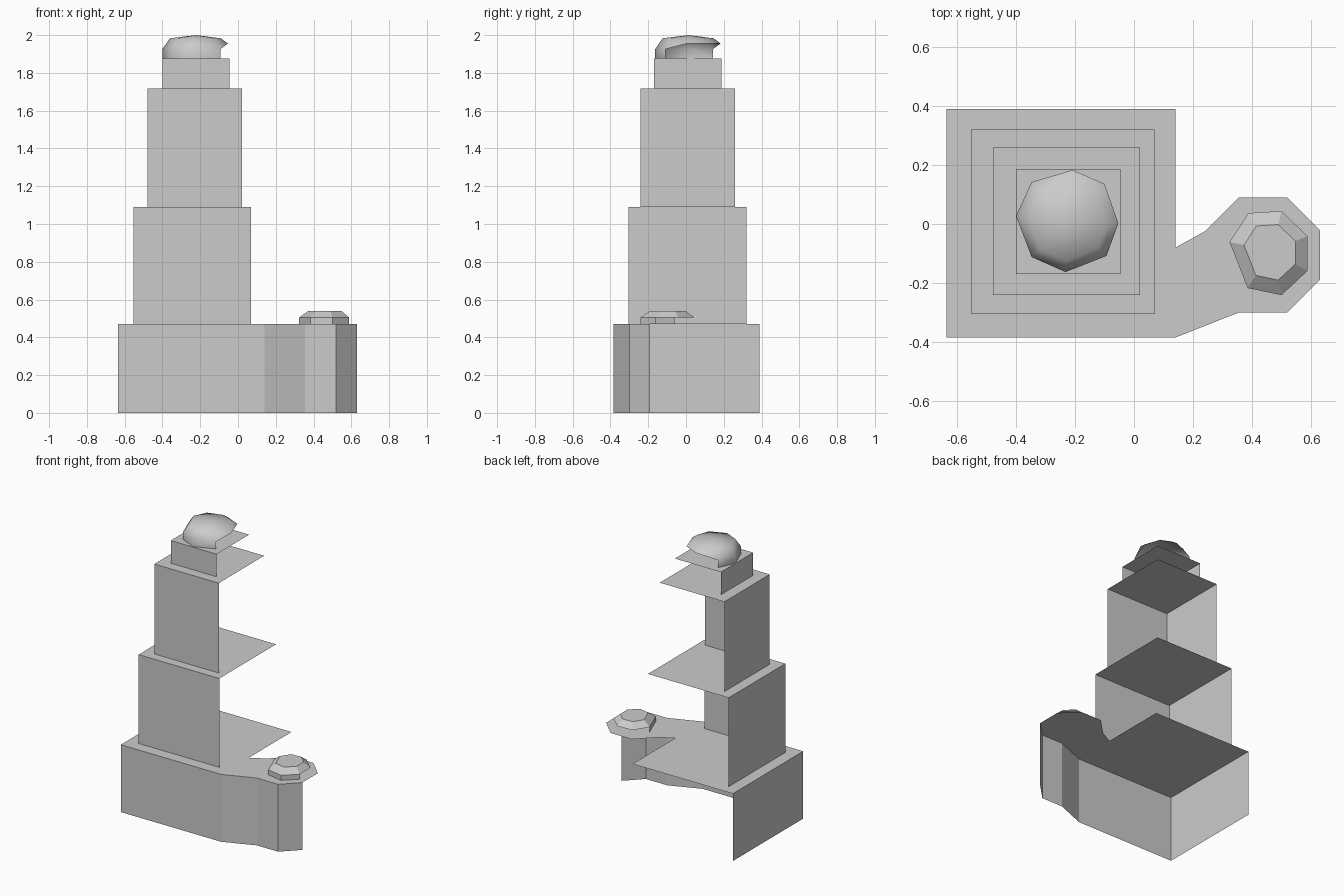
import bpy
import bmesh
import math

if "Cube" in bpy.data.objects:
    bpy.data.objects.remove(bpy.data.objects["Cube"])


def finish(name, bm):
    mesh = bpy.data.meshes.new(name)
    bm.to_mesh(mesh)
    bm.free()
    obj = bpy.data.objects.new(name, mesh)
    bpy.context.collection.objects.link(obj)
    return obj


def add_walls(bm, ring, z, count):
    """Drop walls from the first `count` edges of a ring (the rest stays open)."""
    low = [bm.verts.new((v.co.x, v.co.y, z)) for v in ring[:count + 1]]
    for i in range(count):
        bm.faces.new((low[i], low[i + 1], ring[i + 1], ring[i]))


def open_block(name, outline, z0, z1, walls):
    """Roof plate with walls along the left and front sides only."""
    bm = bmesh.new()
    top = [bm.verts.new((x, y, z1)) for x, y in outline]
    bm.faces.new(top)
    add_walls(bm, top, z0, walls)
    return finish(name, bm)


def cap(name, rim, z0, z_wall, z_free, z_inner, scale, walls, apex=None):
    """Faceted dome with a partial skirt; flat on top unless an apex is given."""
    bm = bmesh.new()
    n = len(rim)
    cx = sum(p[0] for p in rim) / n
    cy = sum(p[1] for p in rim) / n
    outer = [bm.verts.new((x, y, z_wall if i <= walls else z_free))
             for i, (x, y) in enumerate(rim)]
    inner = [bm.verts.new((cx + (x - cx) * scale, cy + (y - cy) * scale, z_inner))
             for x, y in rim]
    add_walls(bm, outer, z0, walls)
    tip = bm.verts.new((cx, cy, apex)) if apex else None
    for i in range(n):
        j = (i + 1) % n
        bm.faces.new((outer[i], outer[j], inner[j], inner[i]))
        if tip:
            bm.faces.new((inner[i], inner[j], tip))
    if not tip:
        bm.faces.new(inner)
    return finish(name, bm)


# Base: square podium joined to a small round annex
open_block("base", [(-.635, .39), (-.635, -.385), (.14, -.385), (.355, -.3),
                    (.52, -.3), (.63, -.19), (.63, -.02), (.52, .09),
                    (.355, .09), (.24, -.025), (.14, -.08), (.14, .39)],
           0, .47, 5)

# Stepped tower tiers: x0, x1, y0, y1, z0, z1
tiers = {
    "lower_tier": (-.553, .07, -.305, .32, .47, 1.09),
    "middle_tier": (-.478, .02, -.24, .26, 1.09, 1.717),
    "upper_tier": (-.4, -.045, -.17, .187, 1.717, 1.875),
}
for name, (x0, x1, y0, y1, z0, z1) in tiers.items():
    open_block(name, [(x0, y1), (x0, y0), (x1, y0), (x1, y1)], z0, z1, 2)

# Tower dome, smooth
dome = cap("tower_dome", [(-.347, .142), (-.4, .027), (-.347, -.112),
                          (-.232, -.163), (-.093, -.108), (-.053, .003),
                          (-.1, .136), (-.208, .183)],
           1.875, 1.926, 1.955, 1.983, .78, 4, apex=2.0)
bpy.context.view_layer.objects.active = dome
dome.select_set(True)
bpy.ops.object.shade_smooth_by_angle(angle=math.radians(60))

# Annex cap, flat topped
cap("annex_cap", [(.324, -.061), (.385, -.217), (.5, -.241), (.588, -.159),
                  (.588, -.041), (.5, .044), (.388, .037)],
    .47, .505, .505, .54, .66, 3)
